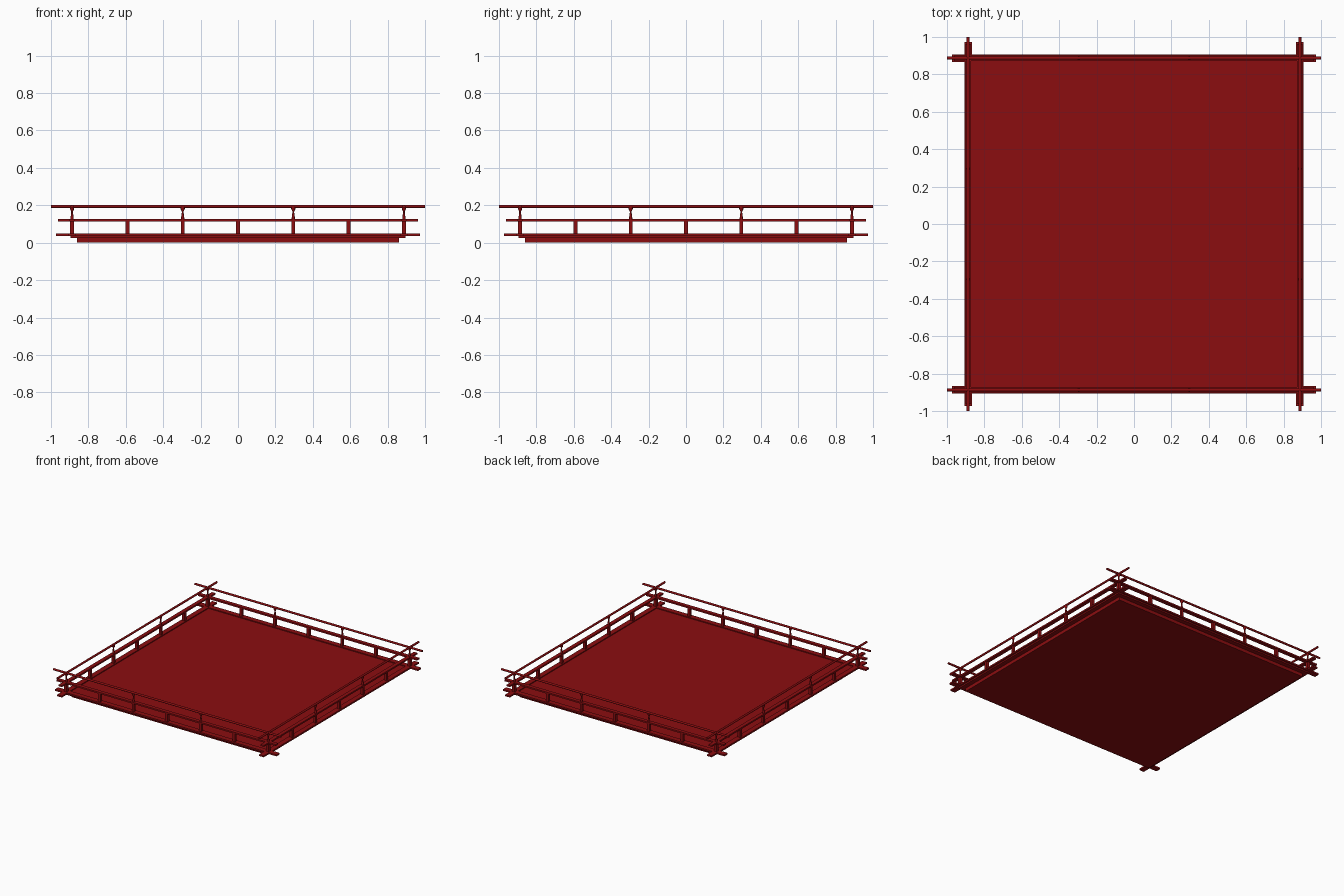
import bpy, bmesh, math

if "Cube" in bpy.data.objects:
    bpy.data.objects.remove(bpy.data.objects["Cube"])

red = bpy.data.materials.new("dark red lacquer")
red.diffuse_color = (0.26, 0.004, 0.005, 1)
red.use_nodes = True
red.node_tree.nodes["Principled BSDF"].inputs["Base Color"].default_value = red.diffuse_color

R = 0.887                      # distance of each railing from the centre


def finish(name, bm):
    bmesh.ops.recalc_face_normals(bm, faces=bm.faces)
    me = bpy.data.meshes.new(name)
    bm.to_mesh(me)
    bm.free()
    ob = bpy.data.objects.new(name, me)
    bpy.context.collection.objects.link(ob)
    me.materials.append(red)
    return ob


def box(name, x, y, z0, z1, sx, sy):
    bm = bmesh.new()
    bmesh.ops.create_cube(bm, size=1)
    for v in bm.verts:
        v.co = (x + v.co.x * sx, y + v.co.y * sy, (z0 + z1) / 2 + v.co.z * (z1 - z0))
    return finish(name, bm)


def lathe(name, x, y, profile, sides=12):
    bm = bmesh.new()
    rings = []
    for r, z in profile:
        rings.append([bm.verts.new((x + r * math.cos(2 * math.pi * i / sides),
                                    y + r * math.sin(2 * math.pi * i / sides), z))
                      for i in range(sides)])
    for a, b in zip(rings, rings[1:]):
        for i in range(sides):
            j = (i + 1) % sides
            bm.faces.new((a[i], a[j], b[j], b[i]))
    bm.faces.new(rings[0])
    bm.faces.new(rings[-1])
    return finish(name, bm)


def round_rail(name, along_x, offset, z, radius, half, sides=12):
    bm = bmesh.new()
    bmesh.ops.create_cone(bm, cap_ends=True, segments=sides, radius1=radius,
                          radius2=radius, depth=2 * half)
    for v in bm.verts:
        a, b, c = v.co
        v.co = (c, offset + a, z + b) if along_x else (offset + a, c, z + b)
    return finish(name, bm)


# Stepped platform
box("platform_base", 0, 0, 0.0, 0.026, 1.72, 1.72)
box("platform_ledge", 0, 0, 0.026, 0.038, 1.79, 1.79)
box("floor", 0, 0, 0.038, 0.042, 1.735, 1.735)

# Crossing rails on all four sides: wide sill, middle plank, round handrail
for s in (-1, 1):
    for along_x in (True, False):
        for part, half, width, z0, z1 in (("sill_rail", 0.973, 0.041, 0.037, 0.049),
                                          ("middle_rail", 0.962, 0.030, 0.114, 0.126)):
            if along_x:
                box(part, 0, s * R, z0, z1, 2 * half, width)
            else:
                box(part, s * R, 0, z0, z1, width, 2 * half)
        round_rail("hand_rail", along_x, s * R, 0.194, 0.008, 1.0)

# Posts: tall ones carry a flared cup under the handrail, short ones stop at the plank
CUP = [(0.009, 0.125), (0.008, 0.138), (0.005, 0.160), (0.005, 0.168),
       (0.011, 0.180), (0.011, 0.190)]


def tall_post(x, y, width):
    box("tall_post", x, y, 0.045, 0.118, width, width)
    lathe("post_cup", x, y, CUP)


for sx in (-1, 1):
    for sy in (-1, 1):
        tall_post(sx * R, sy * R, 0.022)
for s in (-1, 1):
    for t in (-R / 3, R / 3):
        tall_post(t, s * R, 0.019)
        tall_post(s * R, t, 0.019)
    for t in (-2 * R / 3, 0, 2 * R / 3):
        box("short_post", t, s * R, 0.045, 0.118, 0.022, 0.022)
        box("short_post", s * R, t, 0.045, 0.118, 0.022, 0.022)

# Smooth the round parts only
for ob in bpy.context.collection.objects:
    ob.select_set(ob.name.startswith(("hand_rail", "post_cup")))
    if ob.select_get():
        bpy.context.view_layer.objects.active = ob
bpy.ops.object.shade_smooth_by_angle(angle=math.radians(40))
